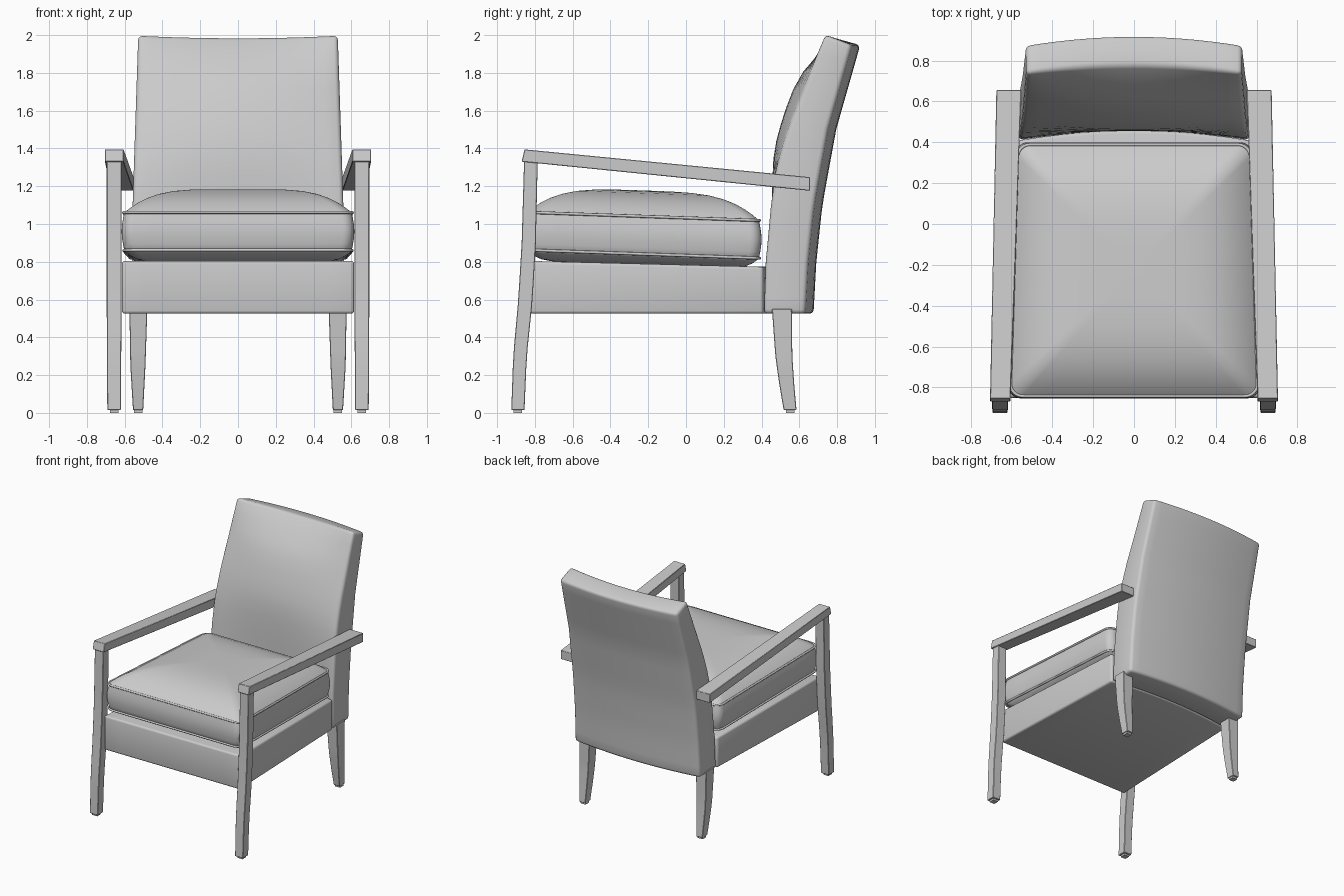
import bpy, bmesh, math

if "Cube" in bpy.data.objects:
    bpy.data.objects.remove(bpy.data.objects["Cube"])


def lerp(table, t):
    """Piecewise interpolation of (t, value) pairs."""
    for (t0, a), (t1, b) in zip(table, table[1:]):
        if t <= t1:
            return a + (b - a) * (t - t0) / (t1 - t0)
    return table[-1][1]


def finish(name, bm):
    bmesh.ops.recalc_face_normals(bm, faces=bm.faces)
    mesh = bpy.data.meshes.new(name)
    bm.to_mesh(mesh)
    bm.free()
    ob = bpy.data.objects.new(name, mesh)
    bpy.context.collection.objects.link(ob)
    bpy.ops.object.select_all(action='DESELECT')
    ob.select_set(True)
    bpy.context.view_layer.objects.active = ob
    bpy.ops.object.shade_smooth_by_angle(angle=math.radians(35))
    return ob


def shaped_box(name, shape, cuts=(0, 0, 0), bevel=0.0, segments=3):
    """Unit box (0..1 on each axis), divided per axis and bent by shape(u, v, w)."""
    bm = bmesh.new()
    bmesh.ops.create_cube(bm, size=1)
    for axis, n in enumerate(cuts):
        if n:
            along = [e for e in bm.edges
                     if abs(e.verts[0].co[axis] - e.verts[1].co[axis]) > 0.5]
            bmesh.ops.subdivide_edges(bm, edges=along, cuts=n, use_grid_fill=True)
    for v in bm.verts:
        v.co = shape(*(c + 0.5 for c in v.co))
    bmesh.ops.recalc_face_normals(bm, faces=bm.faces)
    if bevel:
        hard = [e for e in bm.edges if e.calc_face_angle(0) > 0.7]
        bmesh.ops.bevel(bm, geom=hard, offset=bevel, segments=segments,
                        profile=0.5, affect='EDGES')
    return finish(name, bm)


# Backrest: curved panel with a padded front
EDGE_FRONT = [(.525, .41), (.8, .42), (1.1, .45), (1.3, .48), (1.5, .54),
              (1.7, .62), (1.88, .688), (2.0, .735)]
MID_FRONT = [(.525, .455), (1.2, .455), (1.4, .465), (1.55, .505), (1.7, .555),
             (1.8, .605), (1.88, .67), (2.0, .775)]
REAR = [(.525, .675), (.8, .69), (1.1, .722), (1.5, .795), (1.945, .922)]
BACK_WIDTH = [(.525, .565), (1.1, .558), (2.0, .528)]


def back_shape(u, v, w):
    s = 2 * u - 1
    k = 1 - s * s
    if v < 0.5:
        z = .525 + 1.478 * w
        y = lerp(EDGE_FRONT, z) * (1 - k) + lerp(MID_FRONT, z) * k
        z -= .015 * k * w
    else:
        z = .525 + 1.422 * w
        y = lerp(REAR, z) - .045 * (1 - k)
    return (s * lerp(BACK_WIDTH, z), y, z)


shaped_box("backrest", back_shape, (13, 0, 15), 0.022)


# Seat base: tapered toward the rear, rear edge follows the curved back
def base_shape(u, v, w):
    s = 2 * u - 1
    y = -.852 if v < .5 else .408 + .05 * (1 - s * s)
    half = .615 if v < .5 else .572
    return (s * half, y, .525 + w * (.28 if v < .5 else .248))


shaped_box("seat_base", base_shape, (9, 0, 0), 0.016)


# Seat cushion: rounded outline, crowned top and bottom, bulging wall
CY = -.227


def outline(grow=0.0):
    pts, r = [], .06
    y0, y1 = -.84 - grow, .386 + grow
    corners = [(.567 + grow, y1, 0), (-.567 - grow, y1, 90),
               (-.602 - grow, y0, 180), (.602 + grow, y0, 270)]
    raw = []
    for x, y, a in corners:
        cx, cy = x - math.copysign(r, x), y - math.copysign(r, y - CY)
        raw += [(cx + r * math.cos(math.radians(a + d)),
                 cy + r * math.sin(math.radians(a + d))) for d in range(0, 91, 15)]
    for i, (x, y) in enumerate(raw):
        nx, ny = raw[(i + 1) % len(raw)]
        n = 10 if math.hypot(nx - x, ny - y) > .3 else 1
        pts += [(x + (nx - x) * j / n, y + (ny - y) * j / n) for j in range(n)]
    return pts


def tilt(y):
    return -.035 * (y + .84)


def cushion():
    bm = bmesh.new()
    rings = []
    scales = [.08, .25, .42, .57, .7, .8, .88, .94, .98]
    levels = [(s, 0, .862 - .058 * (1 - s ** 12)) for s in scales]
    levels += [(1, .014 * math.sin(math.pi * t / 6), .862 + .2 * t / 6) for t in range(7)]
    levels += [(s, 0, 1.062 + .137 * (1 - s ** 4)) for s in reversed(scales)]
    for s, grow, z in levels:
        ring = []
        for x, y in outline(grow):
            y = CY + (y - CY) * s
            ring.append(bm.verts.new((x * s, y, z + tilt(y))))
        rings.append(ring)
    for a, b in zip(rings, rings[1:]):
        for i in range(len(a)):
            j = (i + 1) % len(a)
            bm.faces.new((a[i], a[j], b[j], b[i]))
    bm.faces.new(rings[0])
    bm.faces.new(rings[-1])
    finish("seat_cushion", bm)


cushion()

# Piping around the cushion seams
for name, z in (("upper_piping", 1.062), ("lower_piping", .862)):
    cu = bpy.data.curves.new(name, 'CURVE')
    cu.dimensions = '3D'
    cu.bevel_depth = .008
    cu.bevel_resolution = 2
    pts = outline(.003)
    sp = cu.splines.new('POLY')
    sp.points.add(len(pts) - 1)
    for p, (x, y) in zip(sp.points, pts):
        p.co = (x, y, z + tilt(y), 1)
    sp.use_cyclic_u = True
    bpy.context.collection.objects.link(bpy.data.objects.new(name, cu))

# Legs: (z, value) curves for front, rear, inner and outer faces
FRONT_LEG = ([(.015, -.925), (.3, -.915), (.6, -.888), (.9, -.87), (1.34, -.857)],
             [(.015, -.855), (.3, -.843), (.6, -.812), (.9, -.795), (1.34, -.785)],
             [(.015, .62), (.5, .617), (1.34, .617)],
             [(.015, .692), (.5, .695), (1.34, .695)])
BACK_LEG = ([(.015, .517), (.15, .494), (.3, .473), (.55, .455)],
            [(.015, .585), (.15, .573), (.3, .563), (.55, .56)],
            [(.015, .502), (.25, .49), (.55, .48)],
            [(.015, .556), (.25, .57), (.55, .575)])


def leg(name, side, tables, top):
    fr, re, inn, out = tables

    def shape(u, v, w):
        z = .015 + (top - .015) * w
        y = lerp(fr if v < .5 else re, z)
        return (side * lerp(inn if u < .5 else out, z), y, z)

    shaped_box(name, shape, (0, 0, 11), .003, 1)
    # Glide under the foot
    x = (inn[0][1] + out[0][1]) / 2
    y = (fr[0][1] + re[0][1]) / 2
    shaped_box(name + "_glide", lambda u, v, w: (
        side * x + .045 * (u - .5), y + .045 * (v - .5), .018 * w))


# Armrests: sloping down and inward toward the back
def armrest(name, side):
    def shape(u, v, w):
        if v < .5:
            return (side * (.605 + .1 * u), -.87 + .015 * w, 1.33 + .065 * w)
        return (side * (.552 + .122 * u), .656, 1.176 + .072 * w)
    shaped_box(name, shape, bevel=.003, segments=1)


for side, tag in ((-1, "left"), (1, "right")):
    leg("front_leg_" + tag, side, FRONT_LEG, 1.345)
    leg("back_leg_" + tag, side, BACK_LEG, .55)
    armrest("armrest_" + tag, side)
